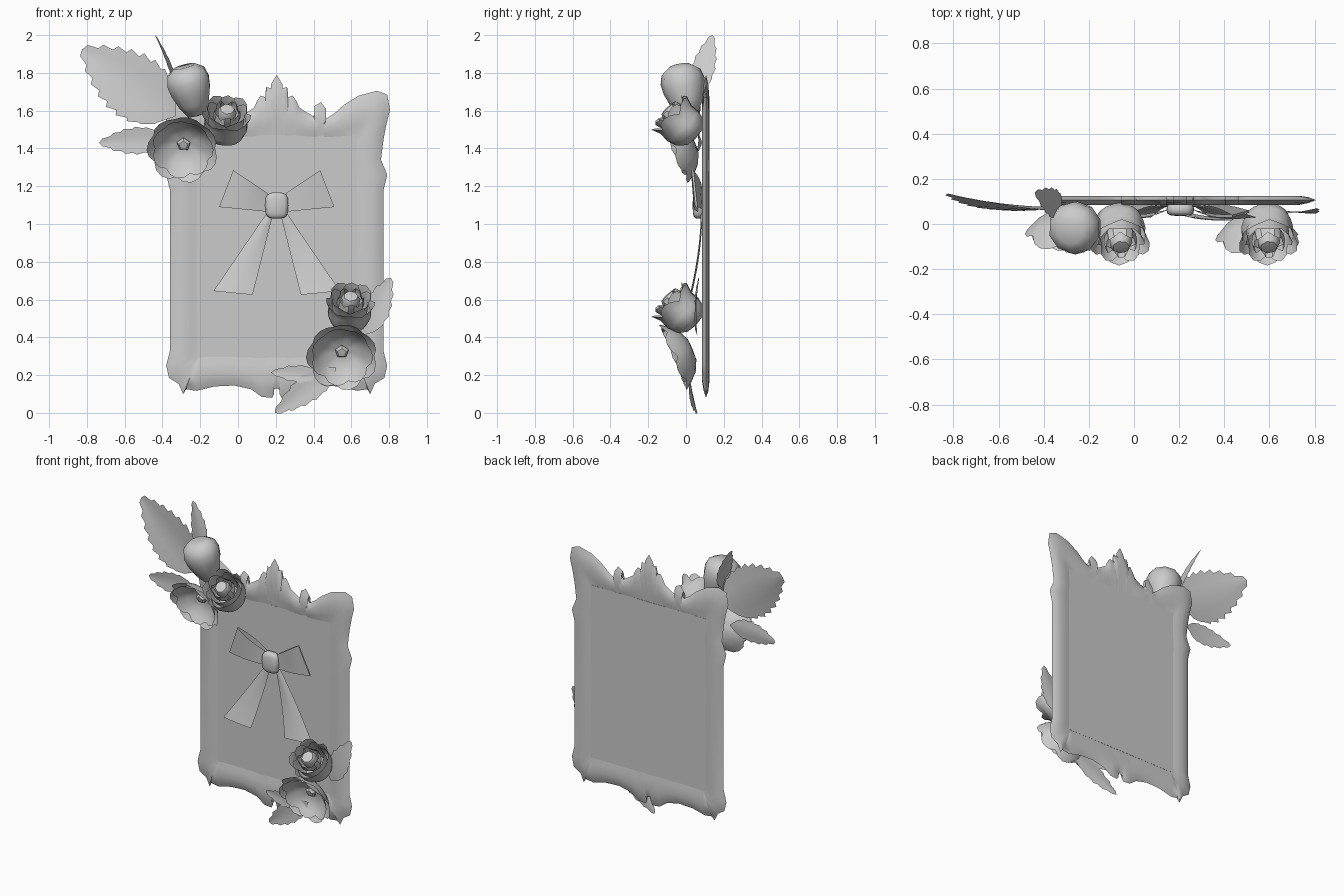
import bpy, bmesh, math
from mathutils import Vector, Matrix

if "Cube" in bpy.data.objects:
    bpy.data.objects.remove(bpy.data.objects["Cube"])

grey = bpy.data.materials.new("plain grey")
grey.diffuse_color = (0.6, 0.6, 0.6, 1)
grey.use_nodes = True
grey.node_tree.nodes["Principled BSDF"].inputs["Base Color"].default_value = grey.diffuse_color
CX = 0.205  # centre line of the frame and bow


def finish(name, bm, angle=35):
    bmesh.ops.remove_doubles(bm, verts=bm.verts[:], dist=0.0005)
    bmesh.ops.recalc_face_normals(bm, faces=bm.faces[:])
    me = bpy.data.meshes.new(name)
    bm.to_mesh(me)
    bm.free()
    me.materials.append(grey)
    me.shade_smooth()
    me.set_sharp_from_angle(angle=math.radians(angle))
    ob = bpy.data.objects.new(name, me)
    bpy.context.collection.objects.link(ob)
    return ob


def sheet(name, fn, nu, nv, closed=False, angle=35):
    """Surface from fn(i, j); i runs along the rows, j along the columns."""
    bm = bmesh.new()
    vs = [[bm.verts.new(fn(i, j)) for j in range(nv)] for i in range(nu)]
    for i in range(nu - 1):
        for j in range(nv if closed else nv - 1):
            k = (j + 1) % nv
            bm.faces.new((vs[i][j], vs[i][k], vs[i + 1][k], vs[i + 1][j]))
    return finish(name, bm, angle)


def lerp(a, b, t):
    return a + (b - a) * t


# ---- ornate frame: half outline (offset from centre line, height), mirrored
half = [(0, 1.79), (.03, 1.74), (.02, 1.715), (.055, 1.725), (.06, 1.69),
        (.045, 1.665), (.085, 1.68), (.105, 1.65), (.12, 1.615), (.16, 1.59),
        (.195, 1.57), (.215, 1.6), (.2, 1.625), (.235, 1.645), (.26, 1.61),
        (.25, 1.575), (.265, 1.56), (.305, 1.585), (.355, 1.63), (.435, 1.68),
        (.53, 1.705), (.585, 1.685), (.6, 1.605), (.58, 1.525), (.565, 1.445),
        (.552, 1.34), (.585, 1.26), (.565, 1.18), (.565, .33), (.585, .25),
        (.57, .185), (.52, .155), (.495, .1), (.48, .125), (.425, .117),
        (.33, .14), (.225, .145), (.135, .125), (.08, .085), (.025, .08),
        (.015, .1), (.05, .11), (0, .13)]
outline = half + [(-u, z) for u, z in half[-2:0:-1]]
# (amount towards the inner opening, depth) from back opening to front opening
rings = [(1, .113), (.7, .121), (.4, .125), (.15, .118), (0, .106),
         (.15, .094), (.4, .084), (.7, .09), (1, .1)]


def frame_point(i, j):
    t, y = rings[i]
    u, z = outline[j]
    iu, iz = max(-.41, min(.41, u)), max(.31, min(1.45, z))
    return CX + lerp(u, iu, t), y, lerp(z, iz, t)


sheet("frame", frame_point, len(rings), len(outline), True, 50)

# ---- flat panel inside the frame
bm = bmesh.new()
bmesh.ops.create_cube(bm, size=1, matrix=Matrix.Translation((CX, .107, .88))
                      @ Matrix.Diagonal((.87, .02, 1.18, 1)))
finish("panel", bm)

# ---- bow: two loops, two tails and a knot
for s, side in ((-1, "left"), (1, "right")):
    def loop_point(i, j):
        t = (j if j < 6 else 11 - j) / 5
        v = i / 4
        u = lerp(lerp(.05, .23, t), lerp(.05, .305, t), v)
        z = lerp(lerp(1.165, 1.285, t), lerp(1.065, 1.09, t), v)
        if j < 6:
            y = lerp(.065, .03, t) - .015 * math.sin(math.pi * t) + .02 * v * t
        else:
            y = lerp(.085, .04, t) + .015 * math.sin(math.pi * t) + .02 * v * t
        return CX + s * u, y, z

    def tail_point(i, j):
        t, v = i / 7, j / 3
        u = lerp(lerp(.025, .128, t), lerp(.045, .335, t), v)
        z = lerp(lerp(1.03, .625, t), lerp(1.07, .645, t), v)
        y = .085 - .055 * t ** 1.8 - .008 * math.sin(math.pi * v)
        return CX + s * u, y, z

    sheet("bow_loop_" + side, loop_point, 5, 12)
    sheet("bow_tail_" + side, tail_point, 8, 4)

bm = bmesh.new()
bmesh.ops.create_uvsphere(bm, u_segments=12, v_segments=8, radius=1)
for v in bm.verts:  # squared-off ball
    v.co = Vector([math.copysign(abs(c) ** .6, c) for c in v.co])
    v.co = Vector((CX + .062 * v.co.x, .065 + .03 * v.co.y, 1.098 + .07 * v.co.z))
finish("bow_knot", bm, 50)


# ---- petals: turned cup whose rim is split into rounded lobes
def cup(name, base, axis, profile, petals=5, seg=4, notch=0.0, turn=0.0, angle=35):
    rot = Vector(axis).to_track_quat('Z', 'Y').to_matrix()
    n = len(profile)

    def point(i, j):
        r, h = profile[i]
        f = (j % seg) / seg
        cusp = abs(2 * f - 1) ** 2 * (i / (n - 1)) ** 2
        a = math.tau * (j / (petals * seg)) + turn
        r *= 1 - notch * cusp
        return Vector(base) + rot @ Vector(
            (r * math.cos(a), r * math.sin(a), h - .25 * notch * cusp))

    return sheet(name, point, n, petals * seg, True, angle)


def open_flower(tag, base, axis):
    cup("open_flower_outer_" + tag, base, axis,
        [(0, 0), (.06, .004), (.12, .035), (.16, .075), (.19, .115)], 7, 4, .1)
    cup("open_flower_inner_" + tag, base, axis,
        [(0, .012), (.06, .018), (.11, .048), (.14, .082), (.165, .115)],
        7, 4, .1, .45)
    cup("open_flower_heart_" + tag, base, axis,
        [(.028, .01), (.038, .035), (.025, .05), (0, .052)], 5, 1, 0, .3, 20)


def rose(tag, base, axis):
    cup("rose_outer_" + tag, base, axis,
        [(0, -.01), (.06, 0), (.1, .035), (.117, .085), (.115, .14), (.134, .19)],
        5, 4, .16, .2)
    cup("rose_middle_" + tag, base, axis,
        [(.07, .05), (.095, .11), (.095, .16), (.108, .205)], 5, 4, .16, .83)
    cup("rose_inner_" + tag, base, axis,
        [(.05, .1), (.075, .16), (.07, .21)], 5, 3, .14, .3)
    cup("rose_heart_" + tag, base, axis,
        [(.045, .12), (.052, .185), (.038, .21), (0, .216)], 7, 1, 0, 0, 50)


open_flower("low", (.55, .035, .337), (0, -.92, -.38))
open_flower("high", (-.285, .045, 1.435), (-.08, -.92, -.38))
rose("low", (.585, .045, .47), (.06, -.7, .7))
rose("high", (-.07, .045, 1.46), (.06, -.7, .7))
cup("bud", (-.215, .015, 1.57), (-.25, -.17, .95),
    [(0, 0), (.05, .01), (.085, .07), (.11, .14), (.118, .195), (.105, .245),
     (.06, .278), (0, .272)], 10, 1, 0, 0, 50)


# ---- leaves: folded along the midrib, with toothed edges
def leaf(name, base, tip, width, across=None, bend=0.0, teeth=7):
    base, tip = Vector(base), Vector(tip)
    d = tip - base
    w = Vector(across) if across else d.cross(Vector((0, 1, 0)))
    w.normalize()
    nrm = d.cross(w).normalized()
    if nrm.y < 0:
        nrm.negate()
    rows = teeth * 2 + 1

    def point(i, j):
        t = i / (rows - 1)
        v = (j - 2) / 2
        wide = width * math.sin(math.pi * t ** .75) ** .8 if 0 < t < 1 else 0
        edge = abs(v) == 1 and i % 2 == 1 and t < .95
        grow = 1.06 if edge else .93
        along = t + (.035 if edge else 0)
        return (base + d * along + w * (v * wide * grow)
                + nrm * (bend * 4 * (t * t - t) - .12 * abs(v) * wide))

    return sheet(name, point, rows, 5, False, 40)


leaf("leaf_large", (-.33, .075, 1.57), (-.825, .135, 1.925), .17, None, .015, 9)
leaf("leaf_side", (-.38, .07, 1.45), (-.735, .085, 1.43), .07, None, .01, 6)
leaf("leaf_top", (-.32, .06, 1.68), (-.44, .14, 2.0), .062, (.25, 1, -.15), .01, 6)
leaf("leaf_bottom", (.52, .02, .24), (.195, .06, .0), .07, None, .01, 6)
leaf("leaf_bottom_small", (.44, .02, .2), (.175, .05, .215), .045, None, .01, 4)
leaf("leaf_right", (.66, .06, .41), (.81, .07, .715), .075, None, .01, 6)
